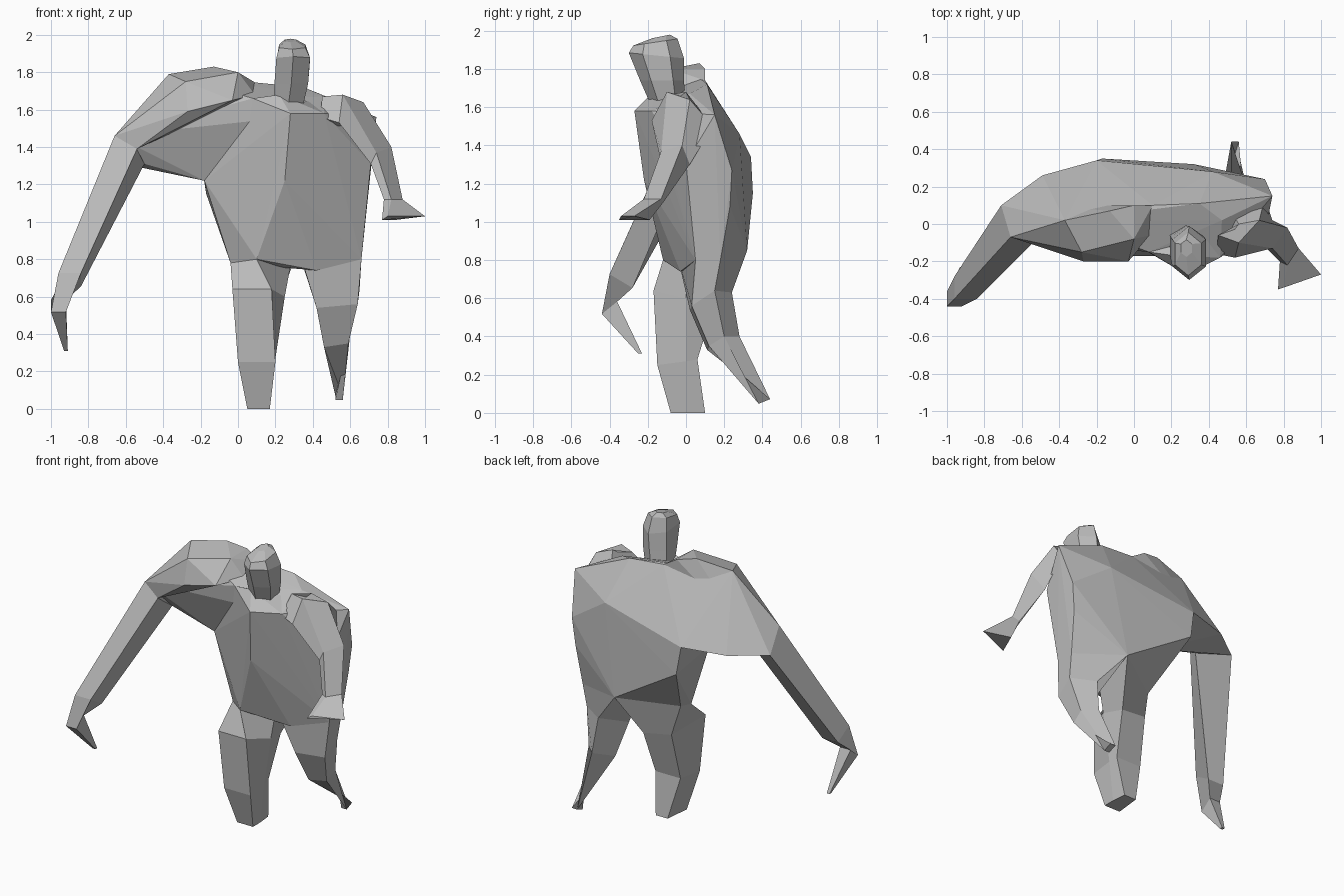
import bpy
import bmesh
from math import cos, sin, pi

cube = bpy.data.objects.get("Cube")
if cube:
    bpy.data.objects.remove(cube, do_unlink=True)

grey = bpy.data.materials.new("plain grey")
grey.use_nodes = True
colour = (.5, .5, .5, 1)
grey.diffuse_color = colour
grey.node_tree.nodes["Principled BSDF"].inputs["Base Color"].default_value = colour


def finish(name, bm):
    """Turn the finished bmesh into a flat-shaded grey object."""
    bmesh.ops.recalc_face_normals(bm, faces=bm.faces)
    mesh = bpy.data.meshes.new(name)
    bm.to_mesh(mesh)
    bm.free()
    mesh.materials.append(grey)
    part = bpy.data.objects.new(name, mesh)
    bpy.context.collection.objects.link(part)


def faceted_mass(name, landmarks):
    """Convex block wrapped around a few landmark points."""
    bm = bmesh.new()
    for point in landmarks:
        bm.verts.new(point)
    hull = bmesh.ops.convex_hull(bm, input=bm.verts)
    inside = [v for v in hull["geom_interior"] if isinstance(v, bmesh.types.BMVert)]
    bmesh.ops.delete(bm, geom=inside, context="VERTS")
    finish(name, bm)


def section(sides, centre, half_width, half_depth, lean=0):
    """Level polygon of corners; lean lifts its back edge."""
    x, y, z = centre
    reach = 1 / cos(pi / sides)
    corners = []
    for i in range(sides):
        angle = pi * (2 * i + 1) / sides
        across = half_width * reach * cos(angle)
        along = half_depth * reach * sin(angle)
        corners.append((x + across, y + along, z + lean * along))
    return corners


def limb(name, *sections):
    """Skin a chain of polygon sections and cap both ends."""
    bm = bmesh.new()
    loops = [[bm.verts.new(corner) for corner in corners] for corners in sections]
    for upper, lower in zip(loops, loops[1:]):
        for i in range(len(upper)):
            bm.faces.new((upper[i - 1], upper[i], lower[i], lower[i - 1]))
    bm.faces.new(loops[0])
    bm.faces.new(loops[-1])
    finish(name, bm)


# Landmarks shared by neighbouring masses
armpit_front = (-.18, 0, 1.22)
armpit_back = (-.2, .34, 1.34)
waist_back = (-.17, .35, 1.15)
neck_right = (.08, -.15, 1.66)
chest_left = (.46, -.18, 1.58)
left_shoulder_corner = (.74, .15, 1.56)
shoulder_blade = (.42, .28, 1.46)
flank_back = (.7, .24, 1.27)
elbow_top = (-.66, -.07, 1.46)
elbow_front = (-.54, -.1, 1.39)
elbow_under = (-.5, 0, 1.31)
elbow_back = (-.71, .1, 1.33)
shoulder_crest = (-.37, .02, 1.79)
neck_back = (.1, .1, 1.74)

# Chest and belly, narrowing to the hips
collar_front = (.22, -.17, 1.68)
chest_peak = (.28, -.27, 1.58)
navel = (.25, -.22, 1.22)
ribs_left = (.55, -.1, 1.38)
flank_front = (.71, 0, 1.31)
flank_low = (.68, .23, 1.08)
waist_left = (.69, .05, 1.14)
seat_back = (.32, .32, .85)
crotch = (.28, -.06, .76)
hip_right_front = (.1, -.12, .8)
hip_right_side = (-.04, 0, .78)
hip_right_back = (-.03, .1, .8)
hip_left_front = (.42, -.03, .74)
hip_left_side = (.66, .05, .8)
hip_left_back = (.66, .18, .8)
faceted_mass("belly", [
    neck_right, collar_front, chest_peak, chest_left, left_shoulder_corner,
    shoulder_blade, armpit_back, armpit_front, waist_back, navel, ribs_left,
    flank_front, flank_back, flank_low, waist_left, seat_back, crotch,
    hip_right_side, hip_right_front, hip_right_back,
    hip_left_front, hip_left_side, hip_left_back])

# Broad back sloping down into the right armpit
arm_under = (-.4, 0, 1.3)
arm_back = (-.49, .26, 1.33)
collar_back = (.35, .11, 1.72)
collar_left = (.47, .02, 1.67)
faceted_mass("upper_back", [
    elbow_back, elbow_top, elbow_under, arm_under, arm_back, armpit_back, armpit_front,
    shoulder_crest, neck_back, collar_back, collar_left, left_shoulder_corner,
    shoulder_blade, neck_right, chest_left])

# Raised right shoulder
shoulder_root_front = (-.03, -.2, 1.65)
shoulder_root_top = (0, -.08, 1.8)
shoulder_root_back = (0, .1, 1.8)
shoulder_top = (-.13, .07, 1.83)
deltoid_top = (-.28, -.15, 1.75)
deltoid_front = (-.27, -.2, 1.59)
faceted_mass("right_shoulder", [
    shoulder_root_front, shoulder_root_top, shoulder_root_back, shoulder_top,
    shoulder_crest, deltoid_top, deltoid_front, elbow_front, elbow_top, neck_back,
    (.09, -.06, 1.68), (-.5, .1, 1.45)])

# Long right arm ending in a pointed hand
limb("right_arm",
     [elbow_under, elbow_back, elbow_top, elbow_front],
     section(4, (-.9, -.34, .69), .06, .06, -.6),
     section(4, (-.96, -.4, .55), .04, .04, .8),
     section(4, (-.92, -.24, .31), .01, .01))

# Short left arm with a flared hand
limb("left_arm",
     [(.44, -.16, 1.56), (.45, -.06, 1.67), (.56, 0, 1.68), (.5, .1, 1.45)],
     [(.54, -.18, 1.53), (.56, -.1, 1.68), (.67, .02, 1.64), (.7, .14, 1.5)],
     [(.71, -.13, 1.31), (.74, -.13, 1.37), (.82, -.02, 1.4), (.74, .02, 1.3)],
     [(.78, -.2, 1.12), (.82, -.22, 1.12), (.88, -.13, 1.12), (.83, -.12, 1.1)],
     [(.77, -.35, 1.01), (.8, -.34, 1.03), (1, -.27, 1.03), (.84, -.19, 1.01)])

# Standing right leg
limb("right_leg",
     [seat_back, hip_right_back, hip_right_side, hip_right_front, (.28, 0, .76)],
     [(.22, .15, .57), (.02, .13, .6), (-.03, -.17, .64), (.18, -.17, .64), (.25, 0, .6)],
     [(.19, .06, .28), (0, .06, .28), (0, -.15, .25), (.2, -.15, .25), (.2, 0, .27)],
     [(.16, .1, 0), (.07, .1, 0), (.05, -.08, 0), (.17, -.08, 0), (.17, 0, 0)])

# Trailing left leg tapering to the toe
limb("left_leg",
     [seat_back, (.34, -.04, .8), hip_left_side, hip_left_back],
     [(.5, .24, .63), (.42, .02, .54), (.64, .03, .56), (.65, .15, .64)],
     [(.52, .28, .4), (.46, .11, .33), (.59, .12, .35), (.6, .2, .4)],
     section(4, (.54, .41, .06), -.02, .03, .4))

# Head and neck
limb("head",
     section(6, (.27, -.1, 1.63), .08, .08),
     section(6, (.285, -.125, 1.74), .09, .1),
     section(6, (.295, -.155, 1.87), .09, .125, -.1),
     section(6, (.29, -.16, 1.94), .07, .1, .15),
     section(6, (.28, -.13, 1.97), .03, .04, .2))
